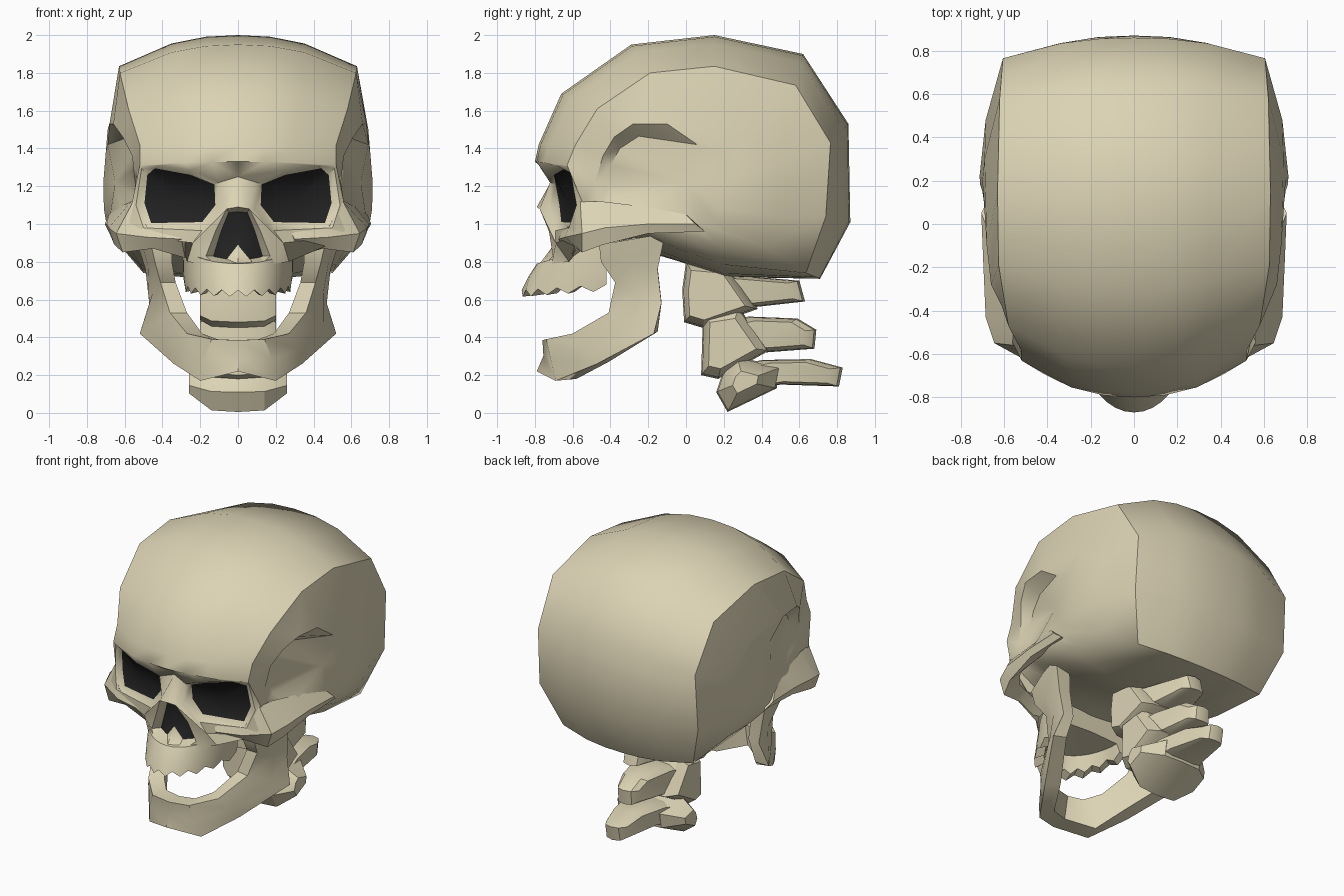
import bpy, bmesh, math

if "Cube" in bpy.data.objects:
    bpy.data.objects.remove(bpy.data.objects["Cube"])


def material(name, col):
    m = bpy.data.materials.new(name)
    m.diffuse_color = (*col, 1)
    m.use_nodes = True
    m.node_tree.nodes["Principled BSDF"].inputs["Base Color"].default_value = m.diffuse_color
    return m


MATS = [material("bone", (0.72, 0.655, 0.46)), material("dark_cavity", (0.016, 0.016, 0.017))]


class Part:
    """Collects faces, each mirrored across x = 0, then welds them into one object."""

    def __init__(self, name):
        self.name, self.bm, self.creases = name, bmesh.new(), []

    def face(self, pts, mat=0):
        for s in (1, -1):
            f = self.bm.faces.new([self.bm.verts.new((s * p[0], p[1], p[2])) for p in pts[::s]])
            f.material_index = mat

    def strip(self, a, b, closed=False):
        n = len(a)
        for i in range(n if closed else n - 1):
            j = (i + 1) % n
            self.face([a[i], a[j], b[j], b[i]])

    def fan(self, centre, ring, mat=0):
        for i in range(len(ring)):
            self.face([centre, ring[i], ring[(i + 1) % len(ring)]], mat)

    def loft(self, rings, closed=True):
        for a, b in zip(rings, rings[1:]):
            self.strip(a, b, closed)

    def finish(self, angle=30):
        bm = self.bm
        bmesh.ops.remove_doubles(bm, verts=bm.verts, dist=0.0008)
        bmesh.ops.dissolve_degenerate(bm, edges=bm.edges, dist=0.0005)
        bmesh.ops.recalc_face_normals(bm, faces=bm.faces)

        def key(p):
            return (round(abs(p[0]), 2), round(p[1], 2), round(p[2], 2))
        sharp = {frozenset((key(a), key(b))) for line in self.creases for a, b in zip(line, line[1:])}
        for e in bm.edges:
            if frozenset(key(v.co) for v in e.verts) in sharp:
                e.smooth = False
        me = bpy.data.meshes.new(self.name)
        bm.to_mesh(me)
        bm.free()
        for m in MATS:
            me.materials.append(m)
        ob = bpy.data.objects.new(self.name, me)
        bpy.context.collection.objects.link(ob)
        bpy.ops.object.select_all(action='DESELECT')
        ob.select_set(True)
        bpy.context.view_layer.objects.active = ob
        bpy.ops.object.shade_smooth_by_angle(angle=math.radians(angle), keep_sharp_edges=True)


# Cranium: rows from brow over the crown, down the back and under the base
# each row: centre (y, z), then side edge (x, y, z)
skull = Part("skull")
ROWS = [(-.80, 1.33, .52, -.63, 1.31), (-.78, 1.42, .52, -.585, 1.42),
        (-.66, 1.69, .58, -.47, 1.61), (-.29, 1.95, .625, -.19, 1.80),
        (.15, 2.0, .63, .15, 1.835), (.62, 1.90, .62, .58, 1.735),
        (.86, 1.53, .605, .765, 1.43), (.87, 1.01, .61, .74, 1.04),
        (.71, .71, .50, .635, .74), (.20, .72, .52, .20, .785),
        (-.03, .80, .57, -.05, .87), (-.30, .88, .58, -.30, 1.0),
        (-.50, .86, .56, -.55, 1.12)]


def row(cy, cz, x, y, z):
    return [(t * x, cy + (y - cy) * t ** 2.25, cz + (z - cz) * t ** 2.25) for t in (0, .27, .56, 1)]


rows = [row(*r) for r in ROWS]
skull.loft(rows, closed=False)

# Side wall with the stepped temple hollow
edge = [r[3] for r in rows]
rim = [(.545, -.48, 1.22), (.56, -.44, 1.36), (.61, -.38, 1.46), (.66, -.28, 1.53),
       (.68, -.10, 1.53), (.69, .30, 1.50), (.685, .48, 1.32), (.675, .48, 1.04),
       (.62, .42, .88), (.62, .18, .88), (.66, -.02, .95), (.64, -.30, 1.03), (.55, -.46, 1.12)]
hollow = [(.525, -.41, 1.21), (.52, -.40, 1.31), (.535, -.35, 1.40), (.565, -.25, 1.465),
          (.69, .06, 1.42), (.70, .20, 1.38), (.713, .22, 1.22), (.71, .18, 1.08),
          (.70, .15, 1.02), (.69, .08, 1.0), (.68, -.02, 1.03), (.62, -.20, 1.10),
          (.535, -.38, 1.14)]
skull.loft([edge, rim, hollow])
skull.fan((.65, 0, 1.22), hollow)
skull.creases += [rim[:5] + hollow[4:5], hollow[:5], edge[1:4], edge[8:11]]

# Eye sockets: face ring, rim ring, dark cavity
nasion, cheek, maxilla, nose_side = (0, -.70, 1.25), (.60, -.57, .94), (.24, -.69, .90), (.06, -.775, 1.08)
eye_out = [nasion, rows[0][1], rows[0][2], rows[0][3], rows[12][3], cheek, maxilla, nose_side]
eye_rim = [(.10, -.72, 1.22), (.25, -.76, 1.285), (.42, -.69, 1.31), (.51, -.615, 1.295),
           (.54, -.58, 1.10), (.50, -.62, .98), (.19, -.69, .965), (.085, -.72, 1.08)]
eye_in = [(.125, -.69, 1.21), (.25, -.70, 1.26), (.44, -.64, 1.295), (.48, -.59, 1.26),
          (.495, -.565, 1.11), (.46, -.59, 1.005), (.19, -.66, 1.01), (.12, -.67, 1.10)]
skull.loft([eye_out, eye_rim, eye_in])
skull.fan((.31, -.64, 1.14), eye_in, 1)
skull.face([nasion, rows[0][0], rows[0][1]])

# Nose: bridge, opening with central spine, dark cavity
nose_out = [(0, -.79, 1.09), nose_side, (.12, -.725, .96), (.17, -.705, .83), (.10, -.77, .77), (0, -.79, .77)]
nose_in = [(0, -.71, 1.065), (.05, -.70, 1.06), (.09, -.67, .96), (.13, -.66, .83),
           (.07, -.69, .80), (0, -.70, .89)]
skull.face([nasion, nose_side, nose_out[0]])
skull.strip(nose_out, nose_in)
for i in (3, 4, 5, 0):
    j = (i + 1) % 6
    skull.face([nose_in[2], nose_in[i], nose_in[j]], 1)

# Front of the upper jaw below the cheeks
m1, m2, corner = (.19, -.71, .79), (.27, -.62, .80), rows[12][2]
skull.face([nose_side, nose_out[2], nose_out[3], maxilla])
skull.face([maxilla, nose_out[3], m1, m2])
skull.face([nose_out[3], nose_out[4], m1])
skull.face([maxilla, m2, corner, cheek])
skull.face([cheek, corner, rows[12][3]])
skull.finish(47)

# Upper jaw with a zigzag row of teeth
jaw = Part("upper_jaw")
N = 10
sections = []
for i in range(N + 1):
    a = math.pi / 2 * i / N
    s, c = math.sin(a), math.cos(a)
    tip = .615 + .035 * ((i + 1) % 2) + .03 * (1 - c)
    sections.append([(0, -.42 - .30 * c, .80 + .11 * (1 - c)),
                     (.295 * s, -.42 - .37 * c, .79 + .11 * (1 - c)),
                     (.29 * s, -.42 - .415 * c, .72),
                     (.28 * s, -.42 - .45 * c, tip),
                     (.235 * s, -.42 - .37 * c, tip + .01),
                     (.21 * s, -.42 - .33 * c, .74),
                     (0, -.42 - .30 * c, .75)])
jaw.loft(sections, closed=False)
jaw.face(sections[-1])
jaw.finish(35)

# Cheekbones and arches; each section: top, outer, bottom, inner
arch = Part("cheek_arch")
rings = [[(.28, -.66, .96), (.30, -.675, .92), (.28, -.61, .82), (.27, -.54, .87)],
         [(.48, -.62, .985), (.48, -.64, .93), (.45, -.58, .87), (.44, -.52, .92)],
         [(.555, -.56, 1.12), (.645, -.55, .95), (.61, -.55, .85), (.54, -.48, .92)],
         [(.565, -.45, 1.12), (.685, -.43, .98), (.655, -.44, .89), (.60, -.40, .95)],
         [(.62, -.20, 1.09), (.695, -.20, 1.0), (.68, -.20, .95), (.62, -.20, .96)],
         [(.685, 0, 1.05), (.705, .05, 1.0), (.68, .10, .96), (.64, .08, .97)]]
arch.loft(rings)
arch.face(rings[0])
arch.face(rings[-1])
arch.finish(32)

# Lower jaw: chin to angle to ramus; upper/front point, lower/back point, inward thickness (x, y)
mandible = Part("lower_jaw")
JAW = [((0, -.76, .385), (0, -.79, .22), (0, .11)),
       ((.14, -.74, .39), (.20, -.69, .17), (-.03, .11)),
       ((.27, -.60, .42), (.34, -.47, .26), (-.08, .06)),
       ((.36, -.41, .53), (.52, -.17, .42), (-.09, .02)),
       ((.41, -.375, .69), (.47, -.13, .58), (-.08, 0)),
       ((.44, -.45, .80), (.49, -.15, .76), (-.09, 0)),
       ((.46, -.46, .89), (.55, -.11, .95), (-.11, 0))]
rings = [[t, tuple((p + q) / 2 + d for p, q, d in zip(t, b, (.012 if t[0] else 0, .02 if not t[0] else 0, 0))), b,
          (b[0] + k[0], b[1] + k[1], b[2] + .01), (t[0] + k[0], t[1] + k[1], t[2])]
         for t, b, k in JAW]
mandible.loft(rings)
# notch between the two ramus prongs
mandible.fan((.45, -.25, .87), rings[-1])
mandible.finish(38)


# Neck bones: side profiles (y, z) lofted outward to a smaller end, narrowing to the back
def slab(name, poly, layers, taper=0):
    part = Part(name)
    cy = sum(p[0] for p in poly) / len(poly)
    cz = sum(p[1] for p in poly) / len(poly)
    y0, y1 = min(p[0] for p in poly), max(p[0] for p in poly)
    rings = [[(x * (1 - taper * (y - y0) / (y1 - y0)), cy + (y - cy) * k, cz + (z - cz) * k)
              for y, z in poly] for x, k in layers]
    part.loft(rings)
    part.face(rings[-1])
    part.finish()


BODIES = [[(0, .80), (-.02, .65), (-.01, .48), (.09, .45), (.38, .55), (.22, .78)],
          [(.09, .53), (.08, .20), (.17, .18), (.44, .33), (.28, .56)],
          [(.20, .23), (.16, .11), (.22, .005), (.48, .13), (.50, .24), (.27, .30)]]
SPINES = [[(.14, .74), (.20, .57), (.36, .56), (.63, .59), (.60, .70), (.24, .73)],
          [(.20, .48), (.30, .34), (.42, .32), (.68, .34), (.69, .44), (.59, .50), (.33, .51)],
          [(.32, .26), (.38, .13), (.50, .15), (.81, .14), (.83, .24), (.66, .285), (.40, .28)]]
ENDS = [(.20, .75), (.20, .7), (.26, .4)]
for i, (body, spine, end) in enumerate(zip(BODIES, SPINES, ENDS), 1):
    slab("neck_bone_%d" % i, body, [(0, 1), (.14, .95), end])
    slab("neck_spine_%d" % i, spine, [(0, 1), (.10, .95), (.16, .75)], .5)
